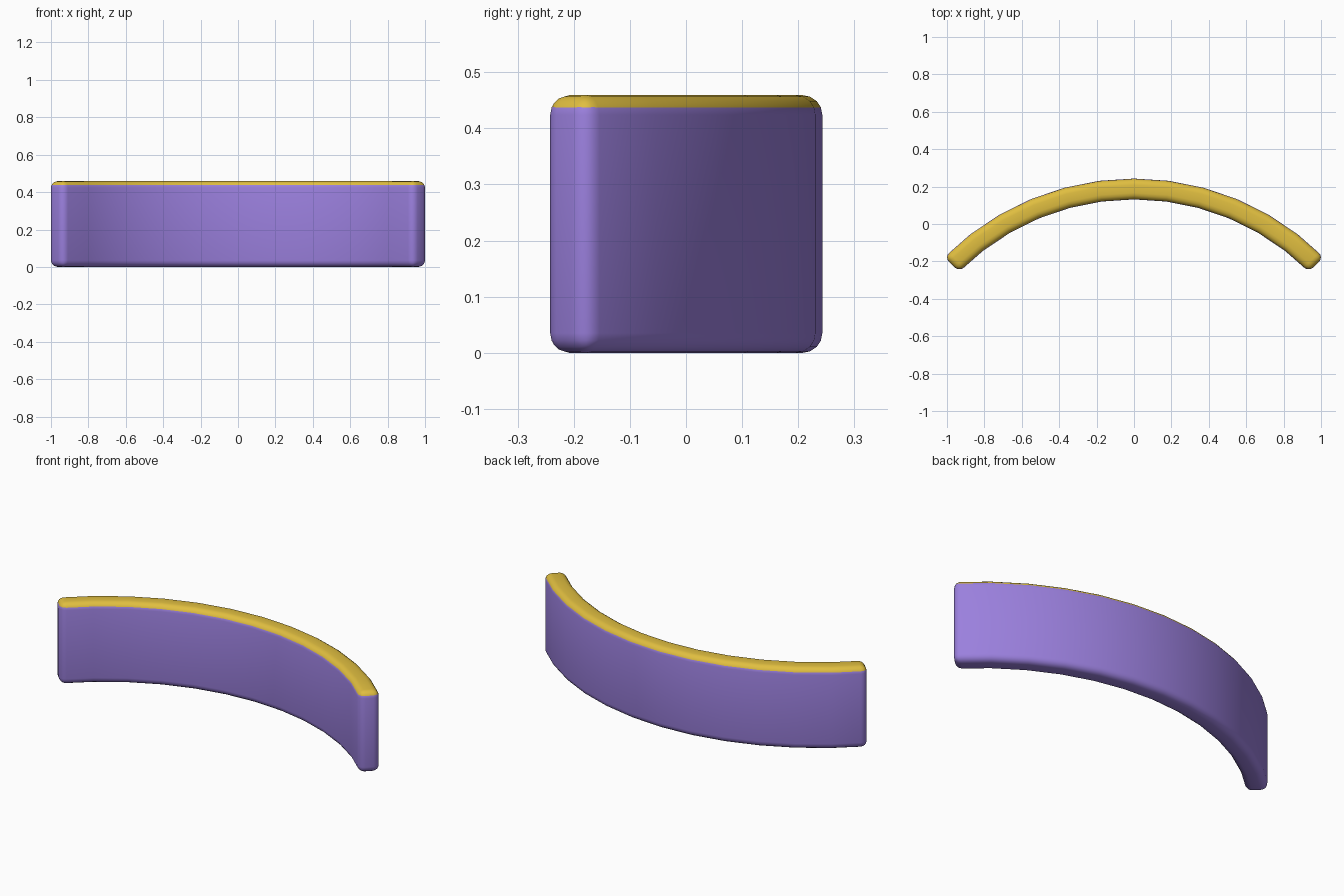
import bpy
import bmesh
from math import sin, cos, radians

cube = bpy.data.objects.get("Cube")
if cube:
    bpy.data.objects.remove(cube, do_unlink=True)

OUTER, INNER = 1.4345, 1.323
HEIGHT, ROUND = 0.459, 0.035
STEPS, HALF_ANGLE = 12, 45
BACK_Y = 0.243
TRIM_Z = 0.437


def make_material(name, colour):
    mat = bpy.data.materials.new(name)
    mat.use_nodes = True
    mat.diffuse_color = colour
    mat.node_tree.nodes["Principled BSDF"].inputs["Base Color"].default_value = colour
    return mat


purple = make_material("purple", (0.328, 0.216, 0.73, 1))
yellow = make_material("golden yellow", (0.745, 0.515, 0.051, 1))

# Curved wall: a rectangular section swept along a quarter-circle arc
bm = bmesh.new()
rings = []
for i in range(STEPS + 1):
    a = radians(-HALF_ANGLE + 2 * HALF_ANGLE * i / STEPS)
    section = [(INNER, 0), (OUTER, 0), (OUTER, HEIGHT), (INNER, HEIGHT)]
    rings.append([bm.verts.new((r * sin(a), r * cos(a) + BACK_Y - OUTER, z))
                  for r, z in section])
for a, b in zip(rings, rings[1:]):
    for k in range(4):
        n = (k + 1) % 4
        bm.faces.new((a[k], a[n], b[n], b[k]))
bm.faces.new(rings[0])
bm.faces.new(rings[-1])
bmesh.ops.recalc_face_normals(bm, faces=bm.faces[:])

# Rounded edges all round
sharp = [e for e in bm.edges if e.calc_face_angle() > radians(30)]
bmesh.ops.bevel(bm, geom=sharp, offset=ROUND, segments=4, profile=0.5,
                affect='EDGES', clamp_overlap=True)

# Golden trim on the top faces
for f in bm.faces:
    f.material_index = 1 if f.calc_center_median().z > TRIM_Z else 0

mesh = bpy.data.meshes.new("curved_wall")
bm.to_mesh(mesh)
bm.free()
mesh.materials.append(purple)
mesh.materials.append(yellow)

wall = bpy.data.objects.new("curved_wall", mesh)
bpy.context.collection.objects.link(wall)
bpy.ops.object.select_all(action='DESELECT')
wall.select_set(True)
bpy.context.view_layer.objects.active = wall
bpy.ops.object.shade_smooth_by_angle(angle=radians(40))
